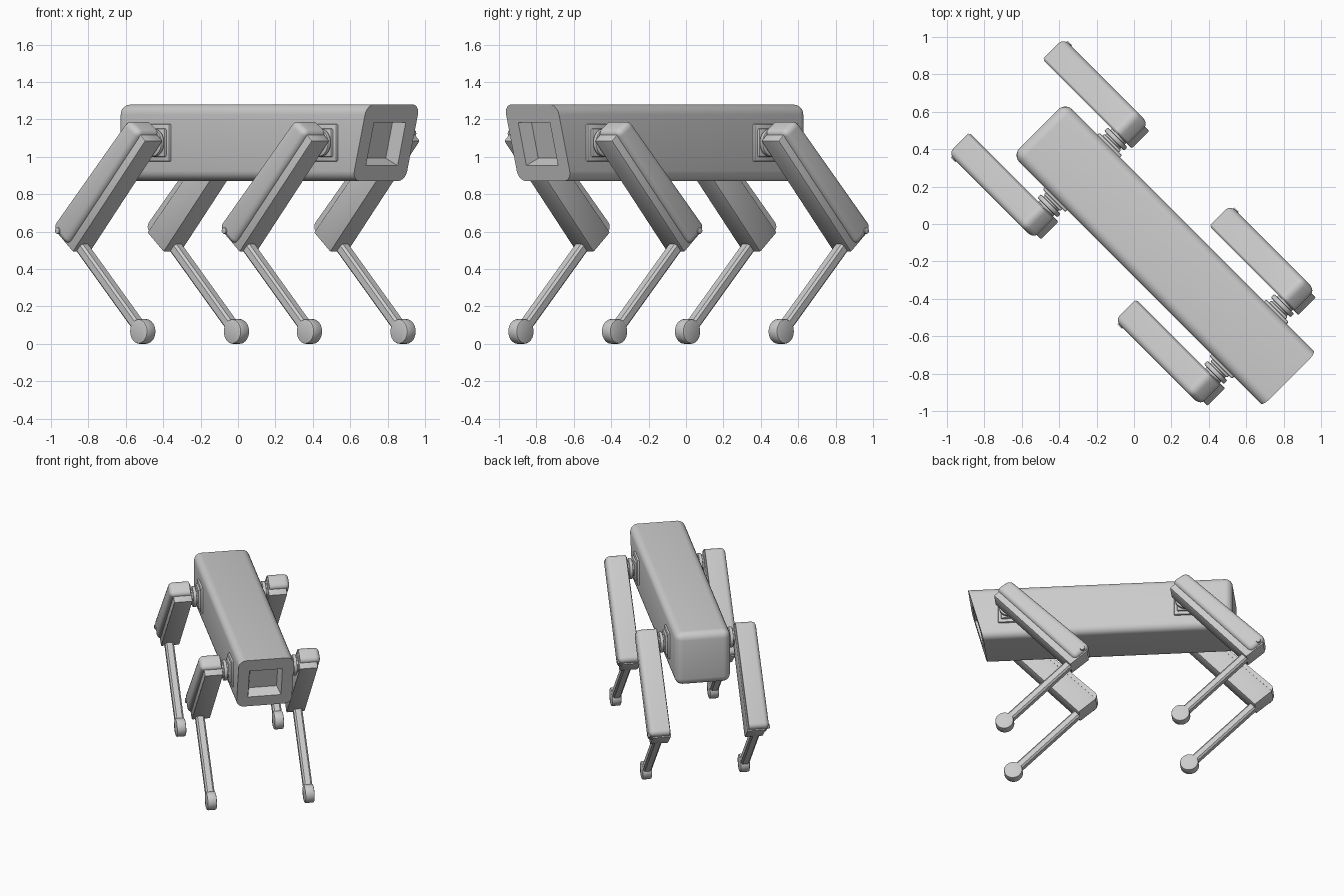
import bpy, bmesh, math
from mathutils import Matrix, Vector

if "Cube" in bpy.data.objects:
    bpy.data.objects.remove(bpy.data.objects["Cube"], do_unlink=True)

# The robot is built walking along +x, then turned to its diagonal stance
TURN = Matrix.Rotation(math.radians(-45), 4, "Z")

grey = bpy.data.materials.new("light_grey")
grey.use_nodes = True
grey.diffuse_color = (0.6, 0.6, 0.6, 1)
grey.node_tree.nodes["Principled BSDF"].inputs["Base Color"].default_value = (0.6, 0.6, 0.6, 1)


def finish(name, bm):
    bmesh.ops.recalc_face_normals(bm, faces=bm.faces[:])
    bm.transform(TURN)
    mesh = bpy.data.meshes.new(name)
    bm.to_mesh(mesh)
    bm.free()
    obj = bpy.data.objects.new(name, mesh)
    bpy.context.collection.objects.link(obj)
    mesh.materials.append(grey)
    bpy.ops.object.select_all(action="DESELECT")
    obj.select_set(True)
    bpy.context.view_layer.objects.active = obj
    bpy.ops.object.shade_smooth_by_angle(angle=math.radians(35))
    return obj


def prism(name, profile, y0, y1, bevel=0.0, segments=3, pick=lambda e: True):
    """Extrude an (x, z) profile from y0 to y1 and round the picked edges."""
    bm = bmesh.new()
    face = bm.faces.new([bm.verts.new((x, y0, z)) for x, z in profile])
    out = bmesh.ops.extrude_face_region(bm, geom=[face])["geom"]
    for v in out:
        if isinstance(v, bmesh.types.BMVert):
            v.co.y = y1
    bmesh.ops.recalc_face_normals(bm, faces=bm.faces[:])
    if bevel:
        bmesh.ops.bevel(bm, geom=[e for e in bm.edges if pick(e)], offset=bevel,
                        segments=segments, profile=0.5, affect="EDGES", clamp_overlap=True)
    return finish(name, bm)


def disc(name, x, z, radius, y0, y1, bevel=0.006):
    bm = bmesh.new()
    place = Matrix.Translation((x, (y0 + y1) / 2, z)) @ Matrix.Rotation(math.pi / 2, 4, "X")
    bmesh.ops.create_cone(bm, cap_ends=True, segments=32, radius1=radius, radius2=radius,
                          depth=abs(y1 - y0), matrix=place)
    rims = [e for e in bm.edges if any(len(f.verts) > 4 for f in e.link_faces)]
    bmesh.ops.bevel(bm, geom=rims, offset=bevel, segments=2, profile=0.5, affect="EDGES")
    return finish(name, bm)


def bar(a, b, width, start=0.0, end=0.0):
    """Rectangle profile running from a to b."""
    a, b = Vector(a), Vector(b)
    along = (b - a).normalized()
    across = Vector((-along.y, along.x)) * width / 2
    a, b = a - along * start, b + along * end
    return [a + across, a - across, b - across, b + across]


# Body: slanted front, rounded everywhere except around the front face
def not_front(edge):
    return not any(f.normal.x > 0.8 for f in edge.link_faces)


body = prism("body", [(-0.72, 0.87), (1.065, 0.87), (1.175, 1.28), (-0.72, 1.28)],
             -0.2, 0.2, 0.055, 5, not_front)

# Sensor recess: tapered pocket sunk into the slanted front
pocket = bmesh.new()
bmesh.ops.create_cone(pocket, cap_ends=True, segments=4, radius1=0.1 * math.sqrt(2),
                      radius2=0.14 * math.sqrt(2), depth=0.16,
                      matrix=Matrix.Translation((1.12, 0, 1.068)) @ Matrix.Rotation(math.radians(105), 4, "Y")
                      @ Matrix.Rotation(math.pi / 4, 4, "Z"))
cutter = finish("recess_cutter", pocket)
cutter.hide_render = True
cut = body.modifiers.new("recess", "BOOLEAN")
cut.operation = "DIFFERENCE"
cut.solver = "EXACT"
cut.object = cutter
bpy.context.view_layer.objects.active = body
bpy.ops.object.modifier_apply(modifier=cut.name)
bpy.data.objects.remove(cutter, do_unlink=True)


# One leg, for a given end of the body and side
def leg(label, dx, s):
    def at(points):
        return [(x + dx, z) for x, z in points]

    hip_x, hip_z = 0.87 + dx, 1.075
    # Hip mount on the body side
    prism(label + "_hip_plate", bar((hip_x, 0.975), (hip_x, 1.175), 0.17), s * 0.19, s * 0.215, 0.008, 2)
    prism(label + "_hip_pad", bar((hip_x, 1.0), (hip_x, 1.15), 0.125), s * 0.2, s * 0.23, 0.008, 2)
    disc(label + "_hip_neck", hip_x, hip_z, 0.055, s * 0.21, s * 0.3)
    disc(label + "_hip_disc", hip_x, hip_z, 0.075, s * 0.24, s * 0.265)
    # Upper leg: inner box and rounded outer cover
    prism(label + "_thigh", at([(0.295, 0.595), (0.42, 0.49), (0.969, 1.085), (0.86, 1.18)]),
          s * 0.276, s * 0.41, 0.008, 2)
    prism(label + "_thigh_cover", at([(0.277, 0.625), (0.387, 0.525), (0.95, 1.13), (0.85, 1.2)]),
          s * 0.285, s * 0.435, 0.035, 4,
          lambda e: any(s * f.normal.y > 0.9 for f in e.link_faces)
          or abs(e.verts[0].co.y - e.verts[1].co.y) > 0.01)
    disc(label + "_knee_pin", 0.333 + dx, 0.605, 0.017, s * 0.42, s * 0.442, 0.004)
    # Lower leg and foot
    prism(label + "_shin", at(bar((0.38, 0.57), (0.892, 0.066), 0.06)),
          s * 0.322, s * 0.386, 0.012, 1)
    disc(label + "_foot", 0.894 + dx, 0.066, 0.066, s * 0.32, s * 0.388, 0.008)


for end, dx in (("front", 0.0), ("rear", -1.26)):
    for side, s in (("left", 1), ("right", -1)):
        leg(end + "_" + side, dx, s)
